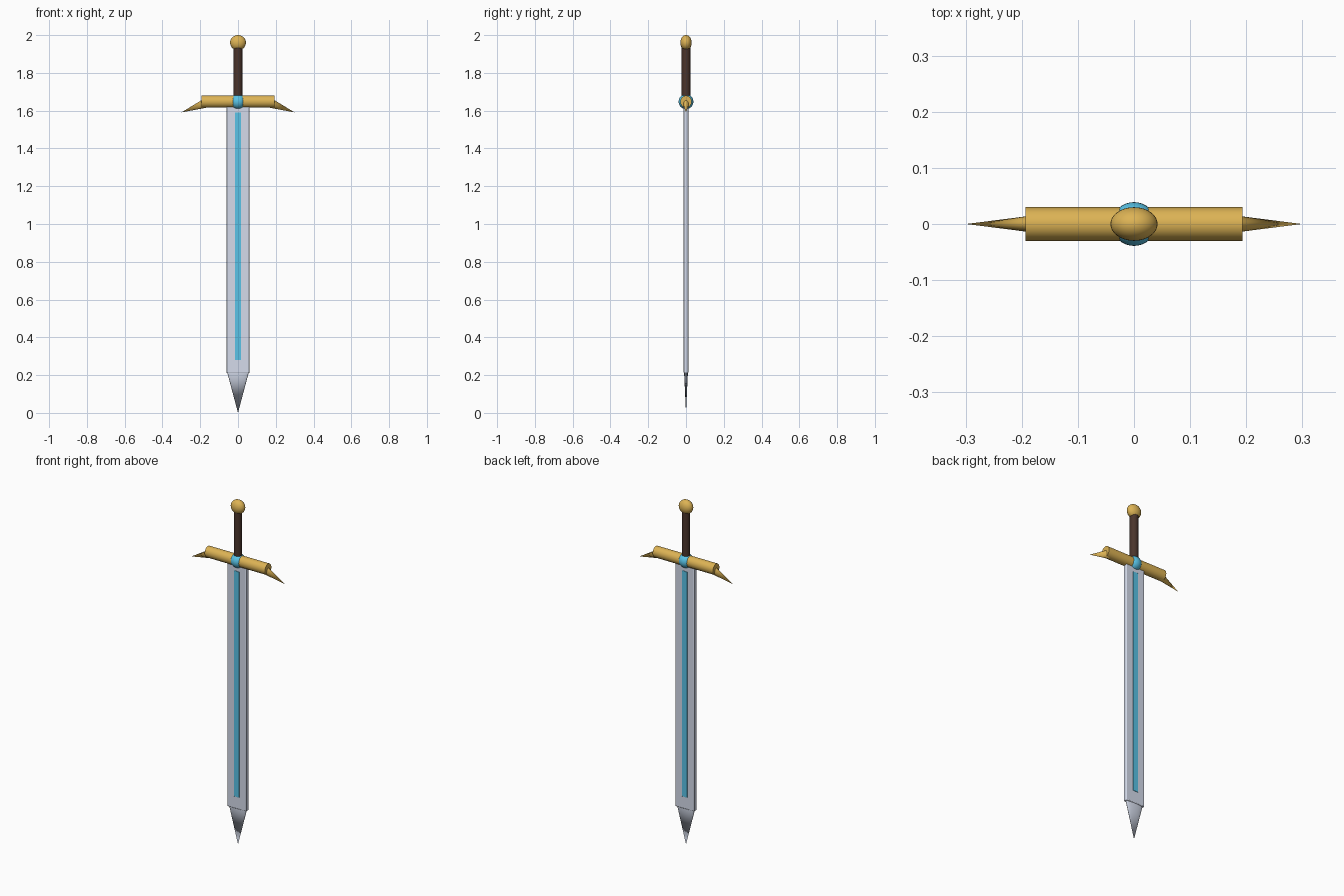
import bpy, math

if "Cube" in bpy.data.objects:
    bpy.data.objects.remove(bpy.data.objects["Cube"])


def material(name, rgb):
    m = bpy.data.materials.new(name)
    m.diffuse_color = (*rgb, 1)
    m.use_nodes = True
    m.node_tree.nodes["Principled BSDF"].inputs["Base Color"].default_value = m.diffuse_color
    return m


GOLD = material("gold", (0.72, 0.45, 0.09))
STEEL = material("steel", (0.66, 0.71, 0.83))
BLUE = material("blue", (0.10, 0.55, 0.80))
LEATHER = material("leather", (0.07, 0.035, 0.025))


def finish(name, mat, scale=(1, 1, 1), rot=(0, 0, 0), angle=40):
    o = bpy.context.object
    o.name = name
    o.scale = scale
    o.rotation_euler = rot
    bpy.ops.object.transform_apply(location=False, rotation=True, scale=True)
    o.data.materials.append(mat)
    bpy.ops.object.shade_smooth_by_angle(angle=math.radians(angle))
    return o


def box(name, mat, half, z0, z1, bevel, y=0):
    bpy.ops.mesh.primitive_cube_add(size=2, location=(0, y, (z0 + z1) / 2))
    o = finish(name, mat, (half[0], half[1], (z1 - z0) / 2))
    b = o.modifiers.new("bevel", 'BEVEL')
    b.width = bevel
    b.segments = 2
    return o


def ball(name, mat, z, radii):
    bpy.ops.mesh.primitive_uv_sphere_add(segments=32, ring_count=16, location=(0, 0, z))
    return finish(name, mat, radii)


# blade with a slim glowing strip on each face
box("blade", STEEL, (0.061, 0.0122), 0.21, 1.63, 0.004)
for side, y in (("front", -0.0115), ("back", 0.0115)):
    box("strip_" + side, BLUE, (0.017, 0.003), 0.28, 1.59, 0.001, y)

# flattened conical point
bpy.ops.mesh.primitive_cone_add(vertices=32, radius1=1, radius2=0, depth=0.21,
                                location=(0, 0, 0.105))
finish("blade_point", STEEL, (0.056, 0.010, 1), (math.pi, 0, 0), 60)

# crossguard
bpy.ops.mesh.primitive_cylinder_add(vertices=16, radius=1, depth=0.387,
                                    location=(0, 0, 1.648))
finish("crossguard", GOLD, (0.032, 0.03, 1), (0, math.pi / 2, 0))

# drooping spikes at both ends of the guard
TILT = math.radians(21)
LENGTH = 0.153
for side, s in (("left", -1), ("right", 1)):
    x = 0.299 - LENGTH / 2 * math.cos(TILT)
    z = 1.591 + LENGTH / 2 * math.sin(TILT)
    bpy.ops.mesh.primitive_cone_add(vertices=24, radius1=0.028, radius2=0,
                                    depth=LENGTH, location=(s * x, 0, z))
    finish("guard_spike_" + side, GOLD, (1, 0.65, 1),
           (0, s * (math.pi / 2 + TILT), 0), 60)

# gem, grip and pommel
ball("gem", BLUE, 1.648, (0.04, 0.039, 0.04))
bpy.ops.mesh.primitive_cylinder_add(vertices=16, radius=0.0225, depth=0.28,
                                    location=(0, 0, 1.80))
finish("grip", LEATHER)
ball("pommel", GOLD, 1.96, (0.042, 0.03, 0.04))
